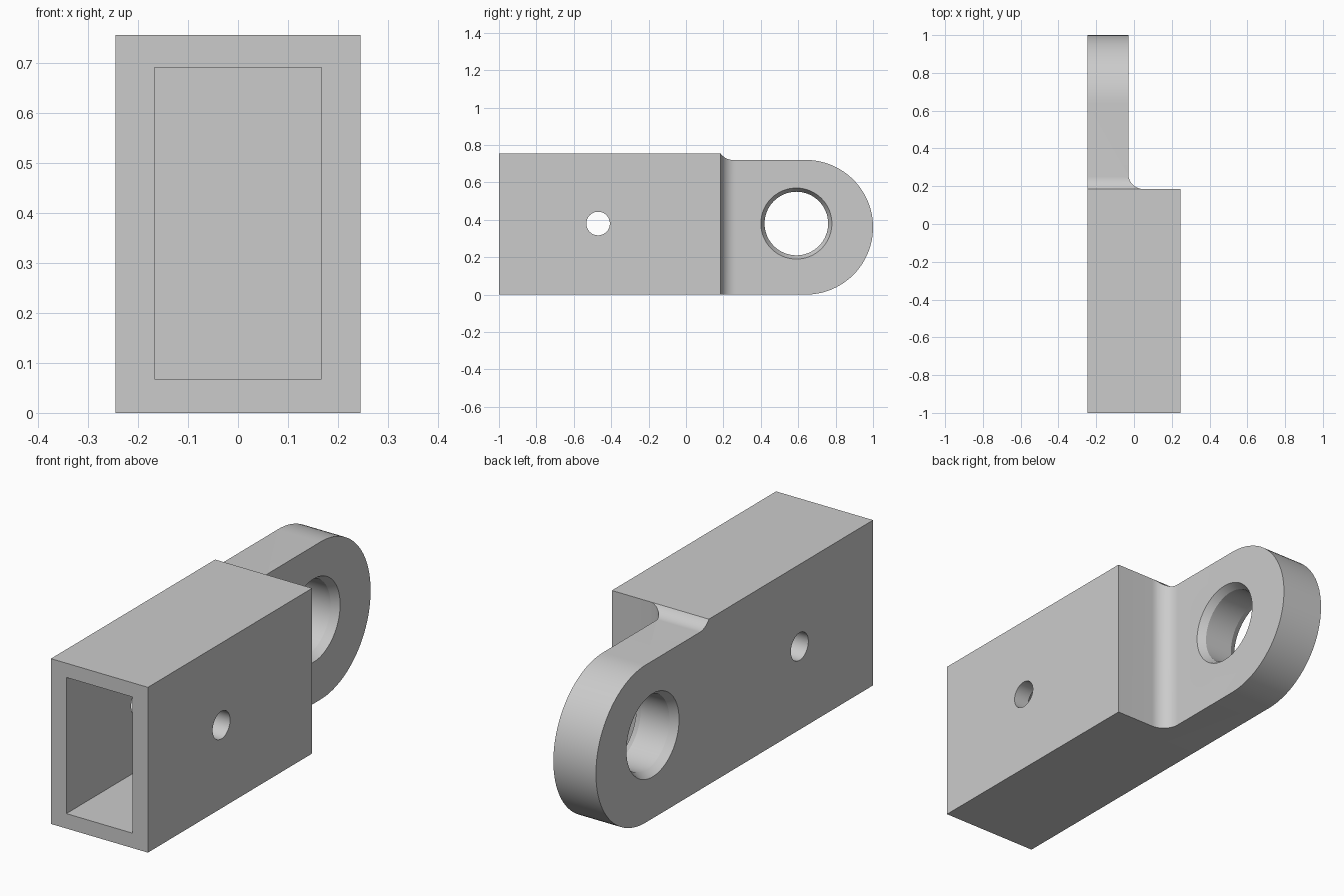
import bpy, bmesh
from math import sin, cos, radians, asin
from mathutils import Vector

cube = bpy.data.objects.get("Cube")
if cube:
    bpy.data.objects.remove(cube, do_unlink=True)

# Main dimensions
HALF_W, HEIGHT, STEP_Y = 0.245, 0.755, 0.185
ARM_X, ARM_TOP, END_R = -0.03, 0.72, 0.36
FILLET = 0.08

steel = bpy.data.materials.new("light_grey_metal")
steel.use_nodes = True
colour = (0.6, 0.6, 0.6, 1)
steel.diffuse_color = colour
steel.node_tree.nodes["Principled BSDF"].inputs["Base Color"].default_value = colour


def arc(cx, cy, r, a0, a1, n):
    angles = [radians(a0 + (a1 - a0) * i / n) for i in range(n + 1)]
    return [(cx + r * cos(a), cy + r * sin(a)) for a in angles]


def loft(name, rings):
    """Closed solid through a list of matching point rings."""
    bm = bmesh.new()
    loops = [[bm.verts.new(p) for p in ring] for ring in rings]
    for a, b in zip(loops, loops[1:]):
        for i in range(len(a)):
            j = (i + 1) % len(a)
            bm.faces.new((a[i], a[j], b[j], b[i]))
    bm.faces.new(loops[0])
    bm.faces.new(loops[-1])
    bmesh.ops.recalc_face_normals(bm, faces=bm.faces)
    mesh = bpy.data.meshes.new(name)
    bm.to_mesh(mesh)
    bm.free()
    mesh.materials.append(steel)
    ob = bpy.data.objects.new(name, mesh)
    bpy.context.collection.objects.link(ob)
    return ob


def bore(name, y, z, stations):
    """Round cutter along x from (x, radius) stations."""
    return loft(name, [[(x, py, pz) for py, pz in arc(y, z, r, 0, 354.375, 63)]
                       for x, r in stations])


# Side silhouette: block, small concave shoulder, rounded arm end
centre_z = ARM_TOP + FILLET
start = 180 + math_deg if (math_deg := asin((centre_z - HEIGHT) / FILLET) * 57.29578) else 180
shoulder_y = STEP_Y + FILLET * cos(radians(math_deg))
side = [(-1, 0), (-1, HEIGHT)]
side += arc(shoulder_y, centre_z, FILLET, start, 270, 10)
side += arc(1 - END_R, END_R, END_R, 90, -90, 48)
body = loft("clevis_body", [[(x, y, z) for y, z in side] for x in (-HALF_W, HALF_W)])

# Plan outline: full-width socket stepping to a thin arm with a filleted corner
plan = [(-0.4, -1.2), (0.4, -1.2), (0.4, STEP_Y)]
plan += arc(ARM_X + FILLET, STEP_Y + FILLET, FILLET, 270, 180, 14)
plan += [(ARM_X, 1.2), (-0.4, 1.2)]
outline = loft("plan_outline_cutter", [[(x, y, z) for x, y in plan] for z in (-0.2, 1)])

# Rectangular socket open at the front
socket = loft("socket_cutter", [[(-0.167, y, 0.068), (0.167, y, 0.068),
                                 (0.167, y, 0.69), (-0.167, y, 0.69)] for y in (-1.2, 0.1)])

# Cross pin hole and eye hole chamfered on both faces
pin = bore("pin_hole_cutter", -0.47, 0.38, [(-0.4, 0.063), (0.4, 0.063)])
eye = bore("eye_hole_cutter", 0.59, 0.38,
           [(-0.28, 0.21), (-0.21, 0.17), (-0.065, 0.17), (0.005, 0.21)])

for cutter, op in ((outline, 'INTERSECT'), (socket, 'DIFFERENCE'),
                   (pin, 'DIFFERENCE'), (eye, 'DIFFERENCE')):
    mod = body.modifiers.new(cutter.name, 'BOOLEAN')
    mod.operation, mod.solver, mod.object = op, 'EXACT', cutter

# Bake the cuts and remove the cutters
bpy.context.view_layer.update()
evaluated = body.evaluated_get(bpy.context.evaluated_depsgraph_get())
mesh = bpy.data.meshes.new_from_object(evaluated)
body.modifiers.clear()
body.data = mesh
for cutter in (outline, socket, pin, eye):
    bpy.data.objects.remove(cutter, do_unlink=True)

# Smooth curved walls, keep edges crisp
bpy.ops.object.select_all(action='DESELECT')
body.select_set(True)
bpy.context.view_layer.objects.active = body
bpy.ops.object.shade_smooth_by_angle(angle=radians(22))
